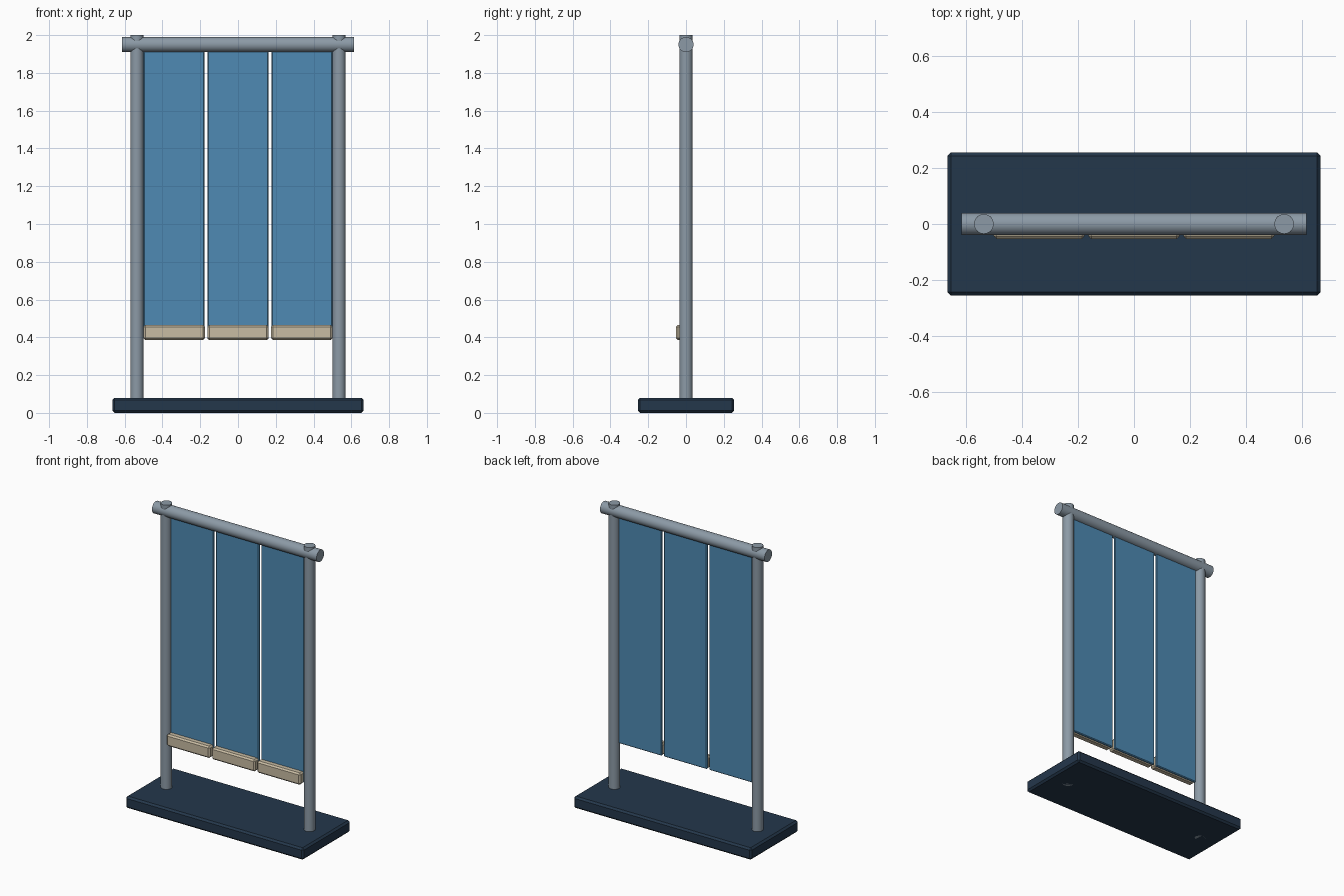
import bpy, math

if "Cube" in bpy.data.objects:
    bpy.data.objects.remove(bpy.data.objects["Cube"])


def srgb(r, g, b):
    def lin(c):
        c /= 255
        return c / 12.92 if c <= 0.04045 else ((c + 0.055) / 1.055) ** 2.4
    return (lin(r), lin(g), lin(b), 1.0)


def material(name, rgb):
    m = bpy.data.materials.new(name)
    m.diffuse_color = srgb(*rgb)
    m.use_nodes = True
    m.node_tree.nodes["Principled BSDF"].inputs["Base Color"].default_value = m.diffuse_color
    return m


NAVY = material("dark navy", (36, 55, 75))
STEEL = material("steel grey", (140, 154, 166))
BLUE = material("panel blue", (78, 138, 180))
CREAM = material("cream", (200, 188, 163))


def box(name, x, y, z, mat, bevel):
    """Chamfered box given by its (min, max) range on each axis."""
    rng = (x, y, z)
    bpy.ops.mesh.primitive_cube_add(size=1, location=[(a + b) / 2 for a, b in rng])
    ob = bpy.context.object
    ob.name = name
    ob.scale = [b - a for a, b in rng]
    bpy.ops.object.transform_apply(location=False, rotation=False, scale=True)
    mod = ob.modifiers.new("chamfer", 'BEVEL')
    mod.width = bevel
    mod.segments = 1
    ob.data.materials.append(mat)
    return ob


def tube(name, radius, length, loc, rot=(0, 0, 0)):
    bpy.ops.mesh.primitive_cylinder_add(vertices=32, radius=radius, depth=length,
                                        location=loc, rotation=rot)
    ob = bpy.context.object
    ob.name = name
    ob.data.materials.append(STEEL)
    bpy.ops.object.shade_smooth_by_angle(angle=math.radians(35))
    return ob


# Base slab
box("base", (-0.665, 0.665), (-0.255, 0.255), (0, 0.08), NAVY, 0.012)

# Posts, running through base and top rail
for side, label in ((-1, "left"), (1, "right")):
    tube(label + "_post", 0.035, 2.0, (side * 0.535, 0, 1.0))

# Top rail
tube("top_rail", 0.04, 1.23, (0, 0, 1.95), (0, math.pi / 2, 0))

# Hanging panels, each with a weight bar on its front lower edge
for i, label in enumerate(("left", "middle", "right")):
    cx = (i - 1) * 0.338
    span = (cx - 0.161, cx + 0.161)
    box(label + "_panel", span, (-0.008, 0.008), (0.388, 1.94), BLUE, 0.005)
    box(label + "_weight_bar", (cx - 0.162, cx + 0.162), (-0.053, -0.004),
        (0.386, 0.466), CREAM, 0.01)
